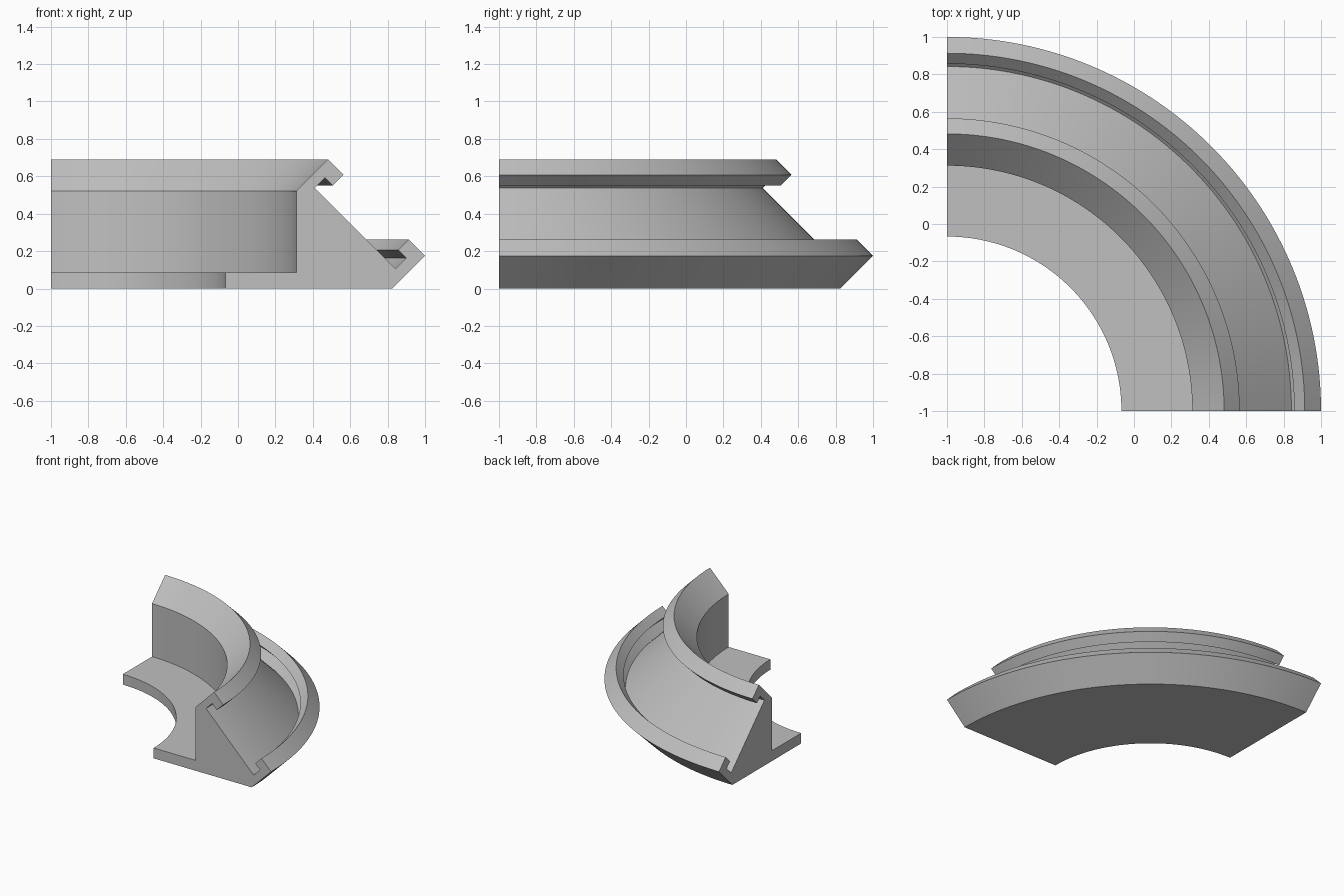
import bpy
import bmesh
import math

default_cube = bpy.data.objects.get("Cube")
if default_cube:
    bpy.data.objects.remove(default_cube, do_unlink=True)

# One plain grey material
grey = bpy.data.materials.new("light grey")
grey.use_nodes = True
colour = (0.53, 0.53, 0.53, 1)
grey.diffuse_color = colour
grey.node_tree.nodes["Principled BSDF"].inputs["Base Color"].default_value = colour

# Cross-section as (x, z) at the front end of the ring
profile = [
    (-0.067, 0), (0.825, 0), (1, 0.175),                        # base and outer rim
    (0.913, 0.262), (0.857, 0.206), (0.9, 0.163), (0.842, 0.105),  # lower hooked groove
    (0.41, 0.537), (0.465, 0.592), (0.507, 0.55),               # slope and upper groove
    (0.565, 0.608), (0.482, 0.691),                             # upper lip
    (0.312, 0.521), (0.312, 0.085), (-0.067, 0.085),            # inner wall and flange
]


def sweep_quarter(name, section, centre, steps):
    """Sweep a section a quarter turn around a vertical axis and cap both ends."""
    bm = bmesh.new()
    rings = []
    for i in range(steps + 1):
        a = math.pi / 2 * i / steps
        rings.append([bm.verts.new((centre[0] + (x - centre[0]) * math.cos(a),
                                    centre[1] + (x - centre[0]) * math.sin(a), z))
                      for x, z in section])
    count = len(section)
    for ring, following in zip(rings, rings[1:]):
        for j in range(count):
            k = (j + 1) % count
            bm.faces.new((ring[j], ring[k], following[k], following[j]))
    bm.faces.new(rings[0])
    bm.faces.new(rings[-1])
    bmesh.ops.recalc_face_normals(bm, faces=bm.faces)
    mesh = bpy.data.meshes.new(name)
    bm.to_mesh(mesh)
    bm.free()
    obj = bpy.data.objects.new(name, mesh)
    bpy.context.collection.objects.link(obj)
    return obj


# Quarter ring rail
ring_segment = sweep_quarter("quarter_ring_rail", profile, (-1, -1), 64)
ring_segment.data.materials.append(grey)

bpy.ops.object.select_all(action="DESELECT")
ring_segment.select_set(True)
bpy.context.view_layer.objects.active = ring_segment
bpy.ops.object.shade_smooth_by_angle(angle=math.radians(30))
